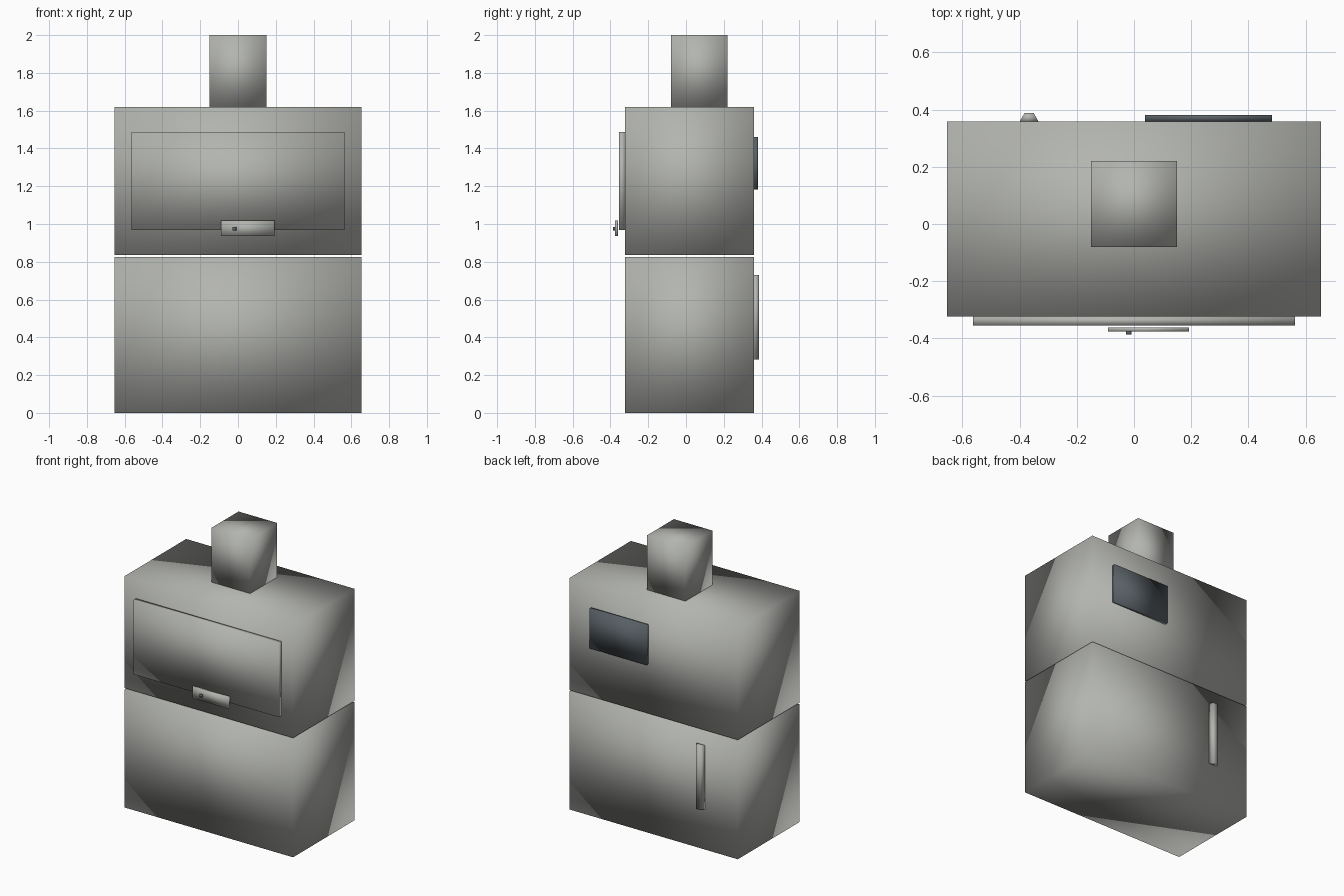
import bpy
import bmesh

cube = bpy.data.objects.get("Cube")
if cube:
    bpy.data.objects.remove(cube, do_unlink=True)


def material(name, colour):
    mat = bpy.data.materials.new(name)
    mat.use_nodes = True
    mat.diffuse_color = (*colour, 1)
    mat.node_tree.nodes["Principled BSDF"].inputs["Base Color"].default_value = (*colour, 1)
    return mat


grey = material("warm grey", (0.45, 0.46, 0.43))
dark = material("dark slate", (0.10, 0.12, 0.135))


def finish(name, bm, mat):
    """Turn a bmesh into a softly shaded object."""
    mesh = bpy.data.meshes.new(name)
    bm.to_mesh(mesh)
    bm.free()
    mesh.materials.append(mat)
    mesh.shade_smooth()
    obj = bpy.data.objects.new(name, mesh)
    bpy.context.collection.objects.link(obj)
    return obj


def box(name, x, y, z, mat=grey, back_taper=1.0):
    """Box spanning the (low, high) pairs; back_taper narrows the +y face in x."""
    bm = bmesh.new()
    bmesh.ops.create_cube(bm, size=1)
    for v in bm.verts:
        side = v.co.x * (back_taper if v.co.y > 0 else 1)
        v.co = [lo + (hi - lo) * (t + 0.5)
                for (lo, hi), t in zip((x, y, z), (side, v.co.y, v.co.z))]
    return finish(name, bm, mat)


# Two stacked housings with a thin gap, and the flue on top
width, depth = (-0.653, 0.653), (-0.323, 0.359)
box("lower_housing", width, depth, (0, 0.826))
box("upper_housing", width, depth, (0.836, 1.62))
box("flue", (-0.15, 0.15), (-0.08, 0.22), (1.62, 2.0))

# Front door with its latch plate and pin
box("front_door", (-0.563, 0.563), (-0.354, -0.323), (0.969, 1.488))
box("latch_plate", (-0.09, 0.192), (-0.376, -0.361), (0.936, 1.018))
box("latch_pin", (-0.028, -0.009), (-0.386, -0.376), (0.965, 0.984), dark)

# Rear window and tapered grip
box("rear_window", (0.038, 0.482), (0.359, 0.381), (1.183, 1.46), dark)
box("rear_grip", (-0.399, -0.334), (0.359, 0.387), (0.282, 0.73), back_taper=0.5)
